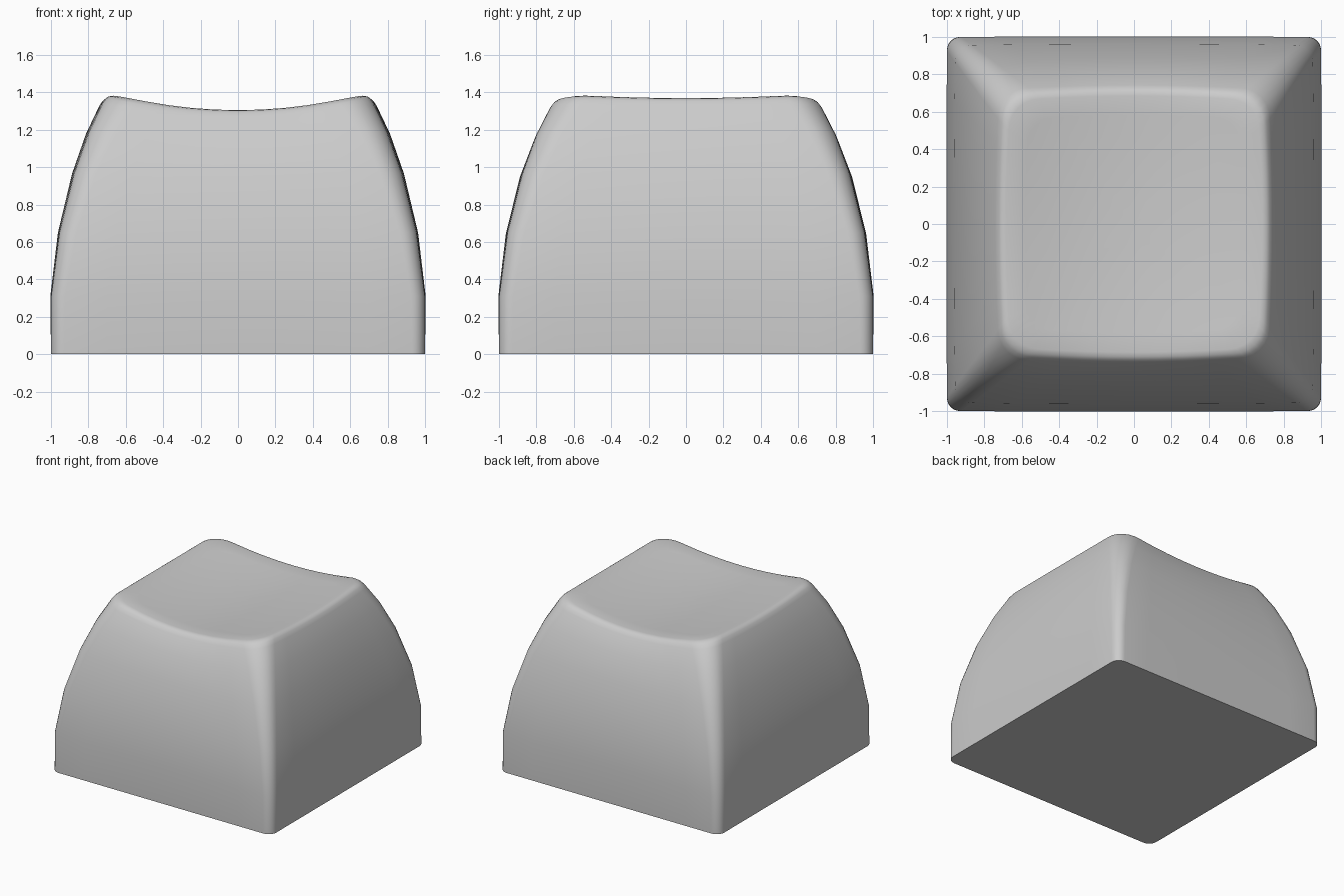
import bpy, bmesh, math

if "Cube" in bpy.data.objects:
    bpy.data.objects.remove(bpy.data.objects["Cube"])

# Half width and height of each level, from base to rounded rim
LEVELS = [(1.0, 0), (1.0, .31), (.956, .65), (.877, .97), (.80, 1.19),
          (.728, 1.345), (.711, 1.373), (.694, 1.387), (.67, 1.391)]
SIDE, CORNER = 8, 6


def outline(half, radius, bulge):
    """Rounded square with slightly bowed sides."""
    pts = []
    c = half - radius
    for q in range(4):
        ca, sa = math.cos(q * math.pi / 2), math.sin(q * math.pi / 2)
        local = []
        for i in range(SIDE):
            u = -1 + 2 * i / SIDE
            local.append((half + bulge * (1 - u * u), u * c))
        for i in range(CORNER):
            a = math.pi / 2 * i / CORNER
            local.append((c + radius * math.cos(a), c + radius * math.sin(a)))
        pts += [(x * ca - y * sa, x * sa + y * ca) for x, y in local]
    return pts


def dip(x, y, half):
    """Depth of the finger dish, deeper across x than along y."""
    fx, fy = min(1, abs(x) / half), min(1, abs(y) / half)
    return .086 * (1 - fx * fx) + .022 * (1 - fy * fy)


bm = bmesh.new()
rings = []

# Side walls, dish influence growing towards the rim
for half, z in LEVELS:
    t = z / 1.39
    pts = outline(half, .07 + .10 * t ** 2, .015 * t)
    rings.append([bm.verts.new((x, y, z - t ** 4 * dip(x, y, half))) for x, y in pts])

# Dished top surface
top = outline(LEVELS[-1][0], .17, .015)
for s in (.85, .68, .5, .33, .16):
    rings.append([bm.verts.new((x * s, y * s, 1.391 - dip(x * s, y * s, .67)))
                  for x, y in top])

for a, b in zip(rings, rings[1:]):
    n = len(a)
    for i in range(n):
        j = (i + 1) % n
        bm.faces.new((a[i], a[j], b[j], b[i]))

# Centre of the dish and flat underside
centre = bm.verts.new((0, 0, 1.391 - dip(0, 0, .67)))
last = rings[-1]
for i in range(len(last)):
    bm.faces.new((last[i], last[(i + 1) % len(last)], centre))
bm.faces.new(rings[0][::-1])

mesh = bpy.data.meshes.new("keycap")
bm.to_mesh(mesh)
bm.free()
keycap = bpy.data.objects.new("keycap", mesh)
bpy.context.collection.objects.link(keycap)
bpy.context.view_layer.objects.active = keycap
keycap.select_set(True)
bpy.ops.object.shade_smooth_by_angle(angle=math.radians(40))
